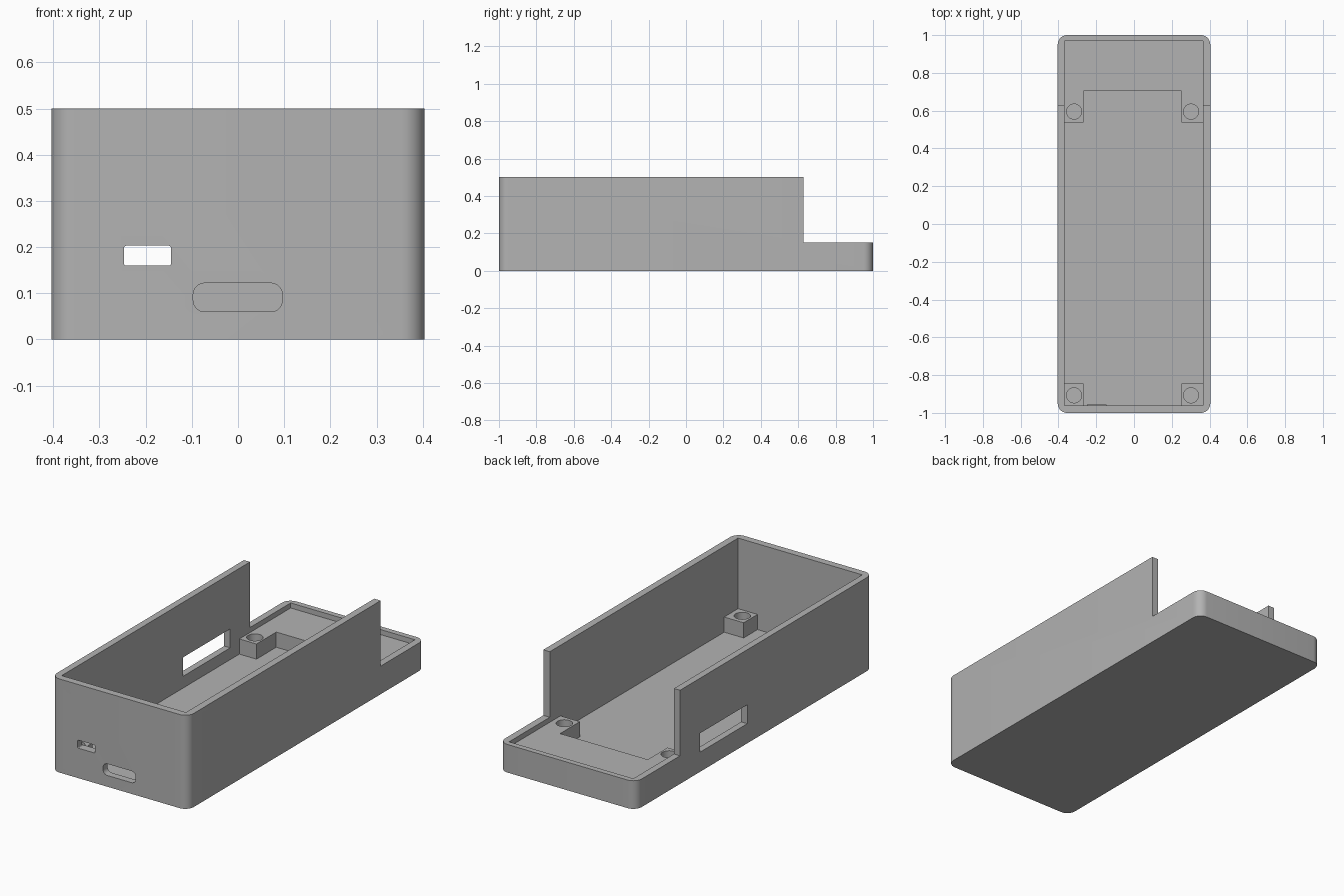
import bpy
import bmesh
from math import radians
from mathutils import Vector

old = bpy.data.objects.get("Cube")
if old:
    bpy.data.objects.remove(old, do_unlink=True)

grey = bpy.data.materials.new("plain grey")
grey.use_nodes = True
grey.diffuse_color = (0.45, 0.45, 0.45, 1)
grey.node_tree.nodes["Principled BSDF"].inputs["Base Color"].default_value = (0.45, 0.45, 0.45, 1)


def finish(name, bm):
    mesh = bpy.data.meshes.new(name)
    bm.to_mesh(mesh)
    bm.free()
    mesh.materials.append(grey)
    obj = bpy.data.objects.new(name, mesh)
    bpy.context.collection.objects.link(obj)
    return obj


def box(name, x, y, z, radius=0, axis=2, segments=8):
    """Box from ranges; edges along the given axis can be rounded."""
    bm = bmesh.new()
    bmesh.ops.create_cube(bm, size=1)
    lo, hi = Vector((x[0], y[0], z[0])), Vector((x[1], y[1], z[1]))
    bmesh.ops.scale(bm, vec=hi - lo, verts=bm.verts)
    bmesh.ops.translate(bm, vec=(lo + hi) / 2, verts=bm.verts)
    if radius:
        edges = [e for e in bm.edges
                 if abs(e.verts[0].co[axis] - e.verts[1].co[axis]) > 1e-5]
        bmesh.ops.bevel(bm, geom=edges, offset=radius, segments=segments,
                        profile=0.5, affect='EDGES')
    return finish(name, bm)


def cylinder(name, x, y, z, radius):
    bm = bmesh.new()
    bmesh.ops.create_cone(bm, cap_ends=True, segments=32, radius1=radius,
                          radius2=radius, depth=z[1] - z[0])
    bmesh.ops.translate(bm, vec=(x, y, sum(z) / 2), verts=bm.verts)
    return finish(name, bm)


def select(obj):
    bpy.ops.object.select_all(action='DESELECT')
    obj.select_set(True)
    bpy.context.view_layer.objects.active = obj


def cut(target, cutter):
    """Subtract the cutter and remove it."""
    mod = target.modifiers.new("cut", 'BOOLEAN')
    mod.operation = 'DIFFERENCE'
    mod.solver = 'EXACT'
    mod.object = cutter
    select(target)
    bpy.ops.object.modifier_apply(modifier=mod.name)
    bpy.data.objects.remove(cutter, do_unlink=True)


FLOOR, POST_TOP = 0.042, 0.123
LEFT_IN, RIGHT_IN = 0.366, -0.368
HOLE_R = 0.04

# Open case with tall front section and low rear rim
case = box("case", (-0.404, 0.404), (-1, 1), (0, 0.5), radius=0.05)
cut(case, box("cavity", (RIGHT_IN, LEFT_IN), (-0.962, 0.97), (FLOOR, 0.7)))
cut(case, box("rear_step", (-0.6, 0.6), (0.627, 1.2), (0.15, 0.7)))

# Wall openings: front switch, front rounded port, side window
cut(case, box("switch_cut", (-0.247, -0.145), (-1.1, -0.9), (0.16, 0.203), 0.005, 1, 3))
cut(case, box("port_cut", (-0.097, 0.096), (-1.1, -0.9), (0.06, 0.122), 0.025, 1))
cut(case, box("window_cut", (-0.5, -0.3), (0.06, 0.46), (0.105, 0.206)))

# Raised rear platform with two arms that carry the rear screw holes
platform = box("rear_platform", (RIGHT_IN - 0.01, LEFT_IN + 0.01), (0.537, 0.98),
               (FLOOR - 0.01, POST_TOP))
cut(platform, box("notch", (-0.267, 0.251), (0.4, 0.704), (0, 0.3)))
for x in (-0.317, 0.302):
    cut(platform, cylinder("screw_cut", x, 0.595, (FLOOR, 0.3), HOLE_R))

# Front screw posts
posts = []
for side, x, span in (("right", -0.317, (RIGHT_IN - 0.01, -0.267)),
                      ("left", 0.302, (0.251, LEFT_IN + 0.01))):
    post = box("front_post_" + side, span, (-0.975, -0.845), (FLOOR - 0.01, POST_TOP))
    cut(post, cylinder("screw_cut", x, -0.907, (FLOOR, 0.3), HOLE_R))
    posts.append(post)

# Thin ledge under the switch opening
box("switch_ledge", (-0.25, -0.145), (-0.97, -0.955), (0.15, 0.16))

for obj in [case, platform] + posts:
    select(obj)
    bpy.ops.object.shade_smooth_by_angle(angle=radians(30))
